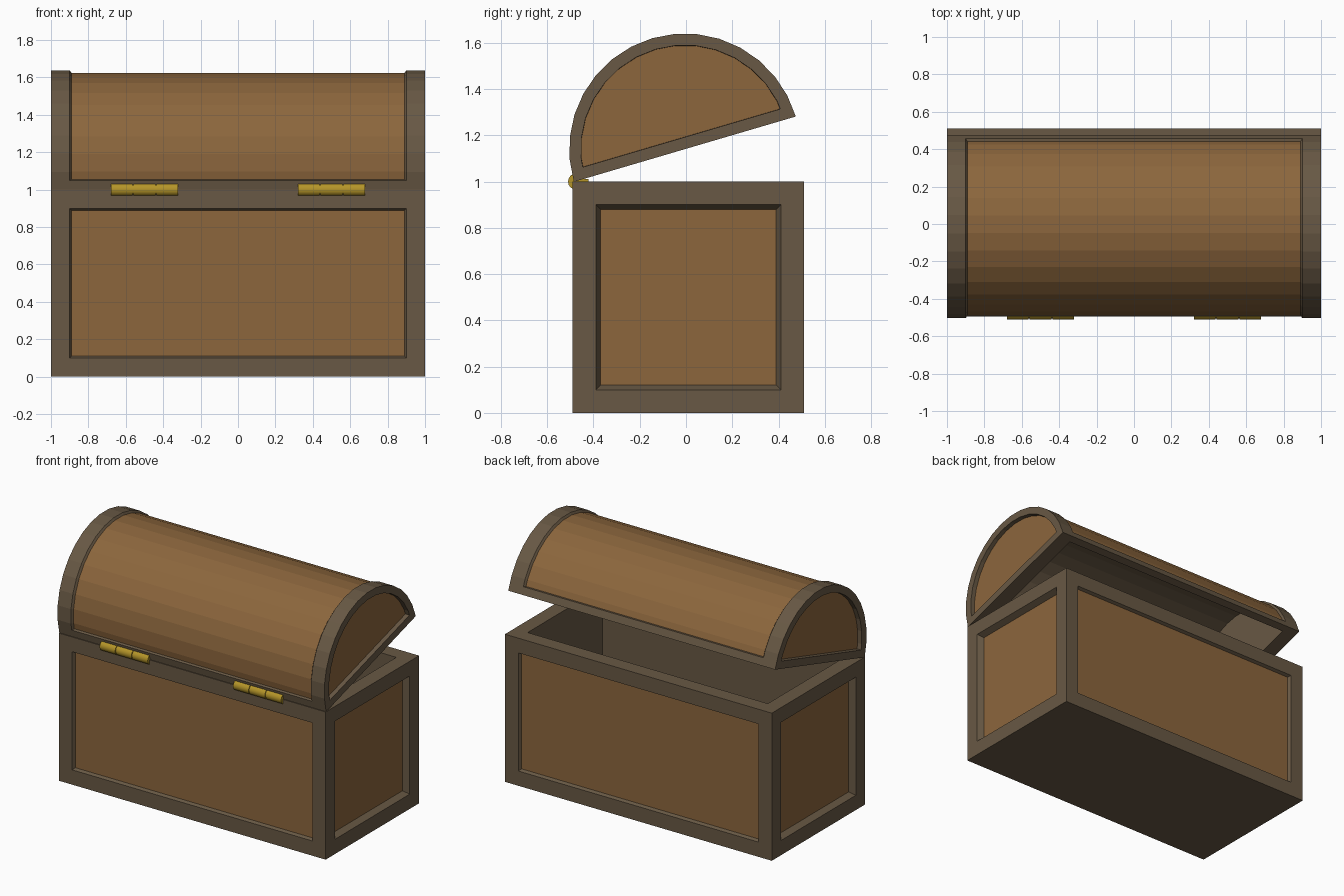
import bpy, bmesh, math
from mathutils import Vector

if "Cube" in bpy.data.objects:
    bpy.data.objects.remove(bpy.data.objects["Cube"])


def material(name, rgb):
    m = bpy.data.materials.new(name)
    m.diffuse_color = (*rgb, 1)
    m.use_nodes = True
    m.node_tree.nodes["Principled BSDF"].inputs["Base Color"].default_value = m.diffuse_color
    return m


FRAME = material("dark frame wood", (0.138, 0.098, 0.058))
PANEL = material("warm panel wood", (0.262, 0.133, 0.046))
GOLD = material("brass", (0.46, 0.30, 0.022))


def finish(bm, name, mats):
    bmesh.ops.recalc_face_normals(bm, faces=bm.faces[:])
    me = bpy.data.meshes.new(name)
    bm.to_mesh(me)
    bm.free()
    for m in mats:
        me.materials.append(m)
    ob = bpy.data.objects.new(name, me)
    bpy.context.collection.objects.link(ob)
    return ob


def recess(bm, face, border, slope, depth, mat):
    """Frame a face with a border, then sink its middle."""
    n = face.normal.copy()
    for t in (border, slope):
        bmesh.ops.inset_individual(bm, faces=[face], thickness=t, use_even_offset=True)
    bmesh.ops.translate(bm, verts=face.verts[:], vec=-n * depth)
    face.material_index = mat


# Chest body: framed panels on four sides, hollow from the top
bm = bmesh.new()
bmesh.ops.create_cube(bm, size=1)
bmesh.ops.scale(bm, vec=(2, 1, 1), verts=bm.verts[:])
bmesh.ops.translate(bm, vec=(0, 0.01, 0.5), verts=bm.verts[:])
bm.normal_update()
for f in bm.faces[:]:
    if abs(f.normal.x) > 0.9:
        recess(bm, f, 0.1, 0.02, 0.04, 1)
    elif abs(f.normal.y) > 0.9:
        recess(bm, f, 0.1, 0.01, 0.02, 1)
    elif f.normal.z > 0.9:
        recess(bm, f, 0.1, 0.0005, 0.9, 0)
finish(bm, "chest_body", [FRAME, PANEL])

# Lid: half barrel, made at half length and stretched along x at the end
SEG = 16


def arc(bm, x, r):
    return [bm.verts.new((x, r * math.cos(math.pi * i / SEG), r * math.sin(math.pi * i / SEG)))
            for i in range(SEG + 1)]


def barrel(bm, half, r):
    a, b = arc(bm, -half, r), arc(bm, half, r)
    ends = [bm.faces.new(a[::-1]), bm.faces.new(b)]
    curve = [bm.faces.new((a[i], a[i + 1], b[i + 1], b[i])) for i in range(SEG)]
    return a, b, ends, curve


bm = bmesh.new()
a, b, ends, curve = barrel(bm, 0.5, 0.5)
bottom = bm.faces.new((a[0], b[0], b[-1], a[-1]))
bmesh.ops.recalc_face_normals(bm, faces=bm.faces[:])
bm.normal_update()

# sunken end panels
for f in ends:
    recess(bm, f, 0.05, 0.001, 0.015, 1)

# sunken curved panel
for t in (0.05, 0.005):
    bmesh.ops.inset_region(bm, faces=curve, thickness=t, use_boundary=True, use_even_offset=True)
for v in {v for f in curve for v in f.verts}:
    v.co.y *= 0.972
    v.co.z *= 0.972
for f in curve:
    f.material_index = 1

# hollow underside
bmesh.ops.inset_individual(bm, faces=[bottom], thickness=0.05, use_even_offset=True)
bmesh.ops.delete(bm, geom=[bottom], context='FACES_ONLY')
barrel(bm, 0.45, 0.45)
bmesh.ops.remove_doubles(bm, verts=bm.verts[:], dist=0.0002)
bmesh.ops.scale(bm, vec=(2, 1, 1), verts=bm.verts[:])
lid = finish(bm, "lid", [FRAME, PANEL])
lid.location = (0, -0.005, 1.14)
lid.rotation_euler.x = math.radians(16.4)


# Hinges: three knuckles on a pin, with a leaf between lid and body
def rod(name, x, r, length):
    bpy.ops.mesh.primitive_cylinder_add(vertices=16, radius=r, depth=length,
                                        location=(x, -0.475, 1.0),
                                        rotation=(0, math.pi / 2, 0))
    ob = bpy.context.object
    ob.name = name
    ob.data.materials.append(GOLD)
    bpy.ops.object.shade_smooth_by_angle(angle=math.radians(30))


for side, x in (("left", -0.5), ("right", 0.5)):
    for k in (-1, 0, 1):
        rod(f"{side}_hinge_knuckle_{k + 2}", x + k * 0.122, 0.035, 0.116)
    rod(f"{side}_hinge_pin", x, 0.029, 0.35)
    bm = bmesh.new()
    bmesh.ops.create_cube(bm, size=1)
    bmesh.ops.scale(bm, vec=(0.36, 0.05, 0.01), verts=bm.verts[:])
    bmesh.ops.translate(bm, vec=(x, -0.447, 1.005), verts=bm.verts[:])
    finish(bm, f"{side}_hinge_leaf", [GOLD])
